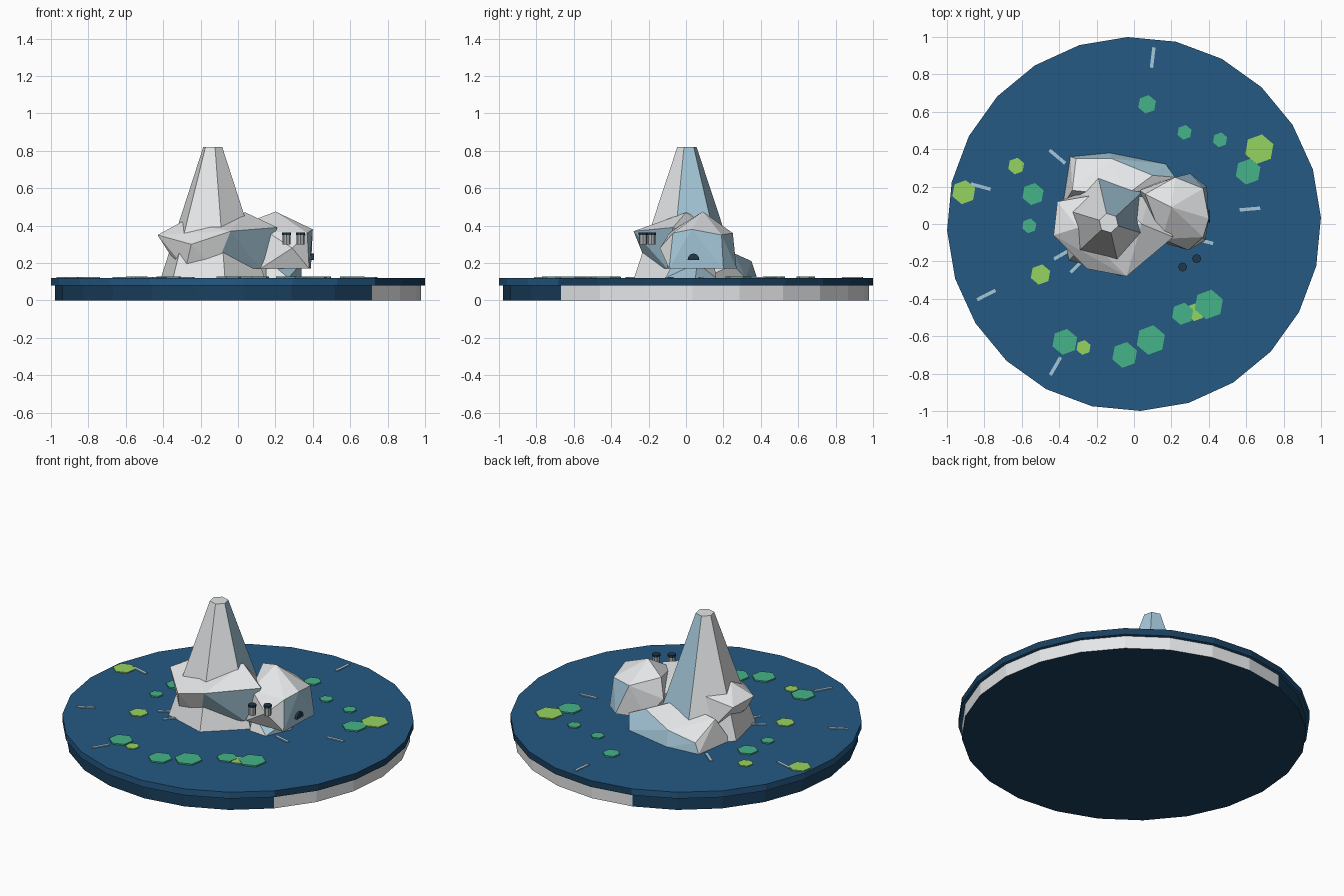
import bpy, bmesh
from math import sin, cos, radians, atan2, degrees
from mathutils import Matrix, Vector

cube = bpy.data.objects.get("Cube")
if cube:
    bpy.data.objects.remove(cube, do_unlink=True)


def make_material(name, rgb):
    mat = bpy.data.materials.new(name)
    mat.use_nodes = True
    colour = (*rgb, 1)
    mat.diffuse_color = colour
    mat.node_tree.nodes["Principled BSDF"].inputs["Base Color"].default_value = colour
    return mat


water = make_material("water_blue", (.018, .1, .23))
deep = make_material("deep_navy", (.01, .05, .11))
snow = make_material("snow_white", (.78, .79, .8))
ice = make_material("ice_blue", (.38, .58, .7))
green = make_material("leaf_green", (.06, .45, .25))
lime = make_material("lime_green", (.3, .65, .12))
stone = make_material("stone_grey", (.4, .42, .44))
dark = make_material("dark_slate", (.015, .04, .07))


def finish(name, bm, mats, rule=None):
    """Turn a bmesh into a flat shaded object, picking materials by face rule."""
    bmesh.ops.recalc_face_normals(bm, faces=bm.faces)
    bm.normal_update()
    if rule:
        for face in bm.faces:
            face.material_index = int(rule(face))
    mesh = bpy.data.meshes.new(name)
    bm.to_mesh(mesh)
    bm.free()
    for mat in mats:
        mesh.materials.append(mat)
    obj = bpy.data.objects.new(name, mesh)
    bpy.context.collection.objects.link(obj)
    return obj


def prism(name, x, y, z, height, r_low, r_top, sides, turn, mats, rule=None):
    """Upright prism or frustum standing on z."""
    bm = bmesh.new()
    bmesh.ops.create_cone(bm, cap_ends=True, segments=sides, radius1=r_low,
                          radius2=r_top, depth=height)
    # align the first corner exactly with the wanted angle
    corner = next(v for v in bm.verts if v.co.z < 0).co
    spin = radians(turn) - atan2(corner.y, corner.x)
    bmesh.ops.transform(bm, verts=bm.verts, matrix=Matrix.Translation(
        (x, y, z + height / 2)) @ Matrix.Rotation(spin, 4, "Z"))
    return finish(name, bm, mats, rule)


def rock(name, points, direction, limit):
    """Faceted boulder: hull of points, icy where it faces the direction."""
    bm = bmesh.new()
    verts = [bm.verts.new(p) for p in points]
    hull = bmesh.ops.convex_hull(bm, input=verts)
    loose = {v for v in hull["geom_interior"] + hull["geom_unused"]
             if isinstance(v, bmesh.types.BMVert)}
    bmesh.ops.delete(bm, geom=list(loose), context="VERTS")
    aim = Vector(direction).normalized()
    return finish(name, bm, [snow, ice], lambda f: f.normal.dot(aim) > limit)


def in_sector(face):
    """Side faces on the frosted stretch of the rim."""
    if abs(face.normal.z) > .5:
        return False
    c = face.calc_center_median()
    return -43 < degrees(atan2(c.y, c.x)) < 107


# Round base: water slab on a slightly narrower plinth
prism("water_disc", 0, 0, .08, .04, 1, 1, 24, 2, [water, deep], in_sector)
prism("plinth", 0, 0, 0, .08, .98, .98, 24, 2, [deep, snow], in_sector)

# Tall spire with a flat hexagonal tip
prism("spire", -.135, .005, .12, .7, .29, .053, 6, 43, [snow, ice],
      lambda f: abs(f.normal.z) < .8 and
      f.normal.x * cos(radians(43)) + f.normal.y * sin(radians(43)) > .6)

# Boulders around the foot of the spire
rock("main_boulder", [
    (-.43, -.06, .35), (-.41, .12, .34), (-.3, -.02, .42), (-.28, -.18, .17),
    (-.12, -.2, .17), (-.25, -.24, .3), (-.04, -.28, .37), (.12, -.1, .17),
    (.21, -.07, .39), (.04, 0, .47), (-.3, .16, .2), (-.12, .17, .4),
    (.08, .14, .3), (-.36, -.08, .24)], (.6, -.75, -.2), .8)
rock("side_boulder", [
    (.2, .09, .475), (.06, .16, .42), (.03, .18, .3), (.22, .25, .36),
    (.37, .19, .35), (.37, -.07, .36), (.29, -.14, .28), (.4, .03, .38),
    (.39, .2, .17), (.38, -.09, .17), (.12, -.09, .17), (.12, .22, .17),
    (.15, -.08, .37), (.3, .27, .17)], (.85, .5, -.1), .6)
rock("back_boulder", [
    (-.34, .36, .12), (-.13, .38, .12), (.17, .32, .12), (.22, .25, .19),
    (-.12, .35, .21), (.1, .26, .25), (-.33, .18, .27), (-.05, .15, .3),
    (-.38, .1, .12), (.2, .1, .12), (-.31, .35, .18)], (.25, .9, .2), .85)
rock("foot_boulder", [
    (.15, -.1, .12), (.27, -.11, .12), (.34, .05, .12), (.28, .16, .12),
    (.1, .16, .12), (.34, .06, .2), (.15, -.06, .22), (.15, .15, .22)],
    (.8, -.4, 0), .5)

# Two small posts beside the side boulder
for i, (x, y) in enumerate([(.26, -.23), (.335, -.185)]):
    prism(f"post_{i + 1}", x, y, .3, .05, .021, .021, 8, 0, [stone])
    prism(f"post_cap_{i + 1}", x, y, .35, .014, .024, .024, 8, 0, [dark])

# Little arched cave mouth on the side boulder
bm = bmesh.new()
arch = [bm.verts.new((.385, .04 + .032 * cos(radians(a)), .215 + .036 * sin(radians(a))))
        for a in range(0, 181, 30)]
side = bmesh.ops.extrude_face_region(bm, geom=[bm.faces.new(arch)])
bmesh.ops.translate(bm, vec=(.02, 0, 0), verts=[
    v for v in side["geom"] if isinstance(v, bmesh.types.BMVert)])
finish("cave_mouth", bm, [dark])

# Floating hexagonal pads: x, y, radius
green_pads = [(.07, .64, .05), (.27, .49, .04), (.46, .45, .04), (.61, .28, .07),
              (-.54, .16, .06), (-.56, -.01, .04), (-.37, -.63, .07),
              (-.05, -.7, .07), (.09, -.62, .08), (.26, -.48, .06), (.4, -.43, .08)]
lime_pads = [(.67, .4, .08), (-.91, .17, .065), (-.63, .31, .045),
             (-.5, -.27, .055), (-.27, -.66, .04), (.33, -.47, .05)]
for label, pads, mat, lift in (("green_pad", green_pads, green, .008),
                               ("lime_pad", lime_pads, lime, .006)):
    for i, (x, y, r) in enumerate(pads):
        prism(f"{label}_{i + 1}", x, y, .12, lift, r, r, 6, 20, [mat])

# Thin ripples on the water: x, y, angle
ripples = [(.1, .89, 83), (-.41, .36, -40), (-.82, .2, -15), (.62, .08, 5),
           (-.79, -.38, 27), (-.42, -.76, 60), (-.38, -.16, 30),
           (-.3, -.22, 45), (.37, -.09, -15)]
for i, (x, y, angle) in enumerate(ripples):
    bm = bmesh.new()
    bmesh.ops.create_cube(bm, size=1, matrix=Matrix.Translation((x, y, .123))
                          @ Matrix.Rotation(radians(angle), 4, "Z")
                          @ Matrix.Diagonal((.11, .018, .006, 1)))
    finish(f"ripple_{i + 1}", bm, [ice])
